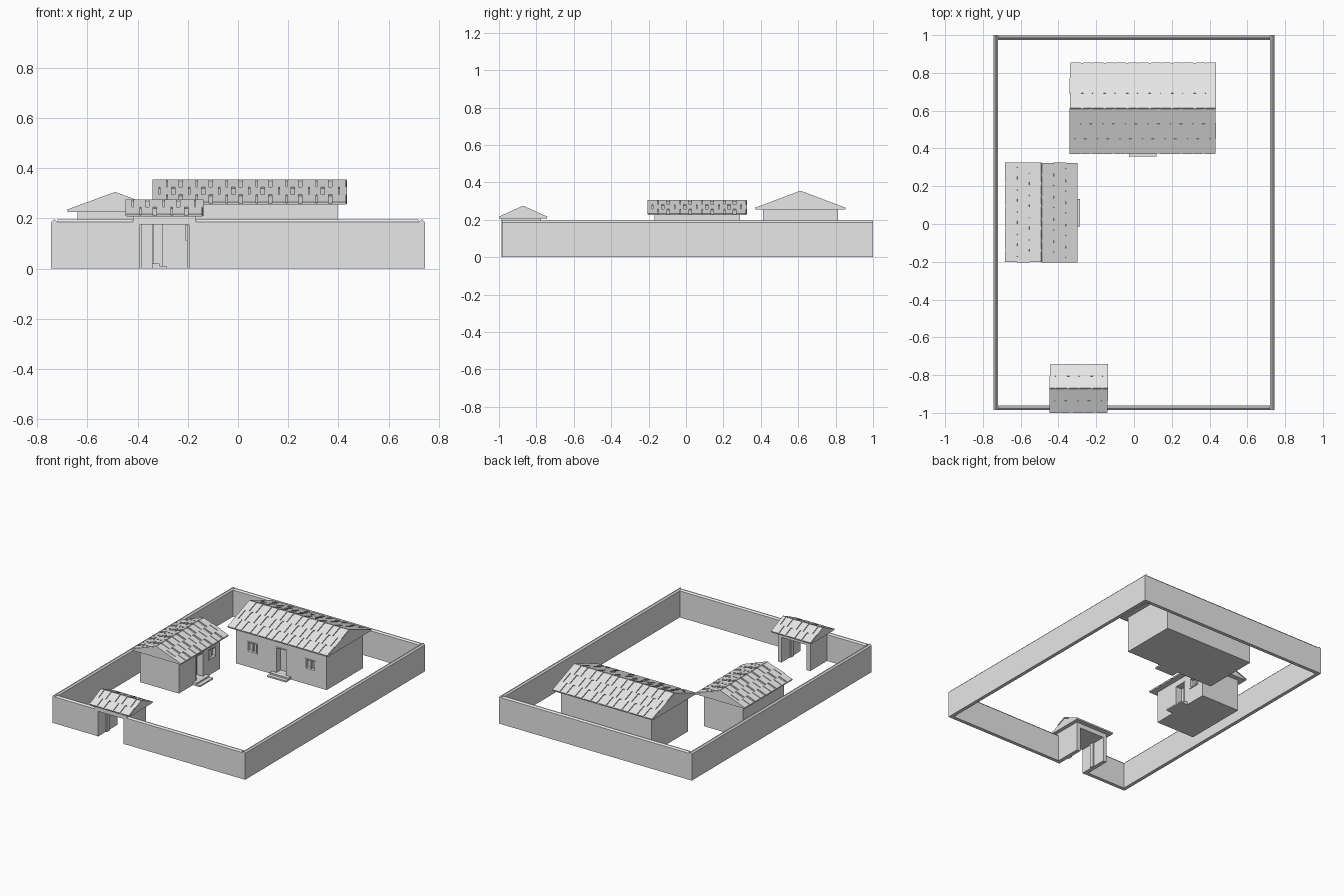
import bpy, bmesh, math
from mathutils import Matrix, Vector

if "Cube" in bpy.data.objects:
    bpy.data.objects.remove(bpy.data.objects["Cube"])

grey = bpy.data.materials.new("light grey plaster")
grey.diffuse_color = (0.8, 0.8, 0.8, 1)
grey.use_nodes = True
grey.node_tree.nodes["Principled BSDF"].inputs["Base Color"].default_value = grey.diffuse_color


def finish(name, bm, mat=Matrix()):
    bmesh.ops.recalc_face_normals(bm, faces=bm.faces[:])
    me = bpy.data.meshes.new(name)
    bm.to_mesh(me)
    bm.free()
    me.transform(mat)
    me.materials.append(grey)
    ob = bpy.data.objects.new(name, me)
    bpy.context.collection.objects.link(ob)
    return ob


def add_box(bm, x0, x1, y0, y1, z0, z1, m=Matrix()):
    size = Matrix.Diagonal((x1 - x0, y1 - y0, z1 - z0, 1))
    mid = Matrix.Translation(((x0 + x1) / 2, (y0 + y1) / 2, (z0 + z1) / 2))
    bmesh.ops.create_cube(bm, size=1, matrix=m @ mid @ size)


def boxes(name, items, mat=Matrix()):
    bm = bmesh.new()
    for b in items:
        add_box(bm, *b)
    return finish(name, bm, mat)


def add_prism(bm, profile, x0, x1):
    # extrude a (y, z) profile along x
    f = bm.faces.new([bm.verts.new((x0, y, z)) for y, z in profile])
    r = bmesh.ops.extrude_face_region(bm, geom=[f])
    vs = [v for v in r["geom"] if isinstance(v, bmesh.types.BMVert)]
    bmesh.ops.translate(bm, verts=vs, vec=(x1 - x0, 0, 0))


def roof(name, length, depth, eave, ridge, rows, cols, mat):
    # solid gable with flat underside
    h, d = length / 2, depth / 2
    t = 0.006
    top = ridge - t
    bm = bmesh.new()
    add_prism(bm, [(-d, eave), (d, eave), (d, eave + 0.004), (0, top), (-d, eave + 0.004)],
              -h + 0.003, h - 0.003)
    finish(name + "_roof", bm, mat)
    # staggered tiles lying on both slopes
    bm = bmesh.new()
    ang = math.atan2(top - eave - 0.004, d)
    run = math.hypot(top - eave - 0.004, d)
    step, pitch = run / rows, length / cols
    for side in (0, math.pi):
        m = (Matrix.Rotation(side, 4, 'Z') @ Matrix.Translation((0, -d, eave + 0.004))
             @ Matrix.Rotation(ang, 4, 'X'))
        for r in range(rows):
            shift = pitch / 2 * (r % 2)
            for c in range(cols + 1):
                gap = 0.014 if c % 2 else 0.005
                a = max(-h, -h + c * pitch - shift)
                b = min(h, -h + (c + 1) * pitch - shift - gap)
                if b - a > 0.008:
                    add_box(bm, a, b, r * step, (r + 1) * step, -0.001, t, m)
    finish(name + "_roof_tiles", bm, mat)


def house(name, mat, length, depth, eave, ridge, roof_len, roof_depth, cols, door, windows, door_h):
    f = -depth / 2
    body = boxes(name + "_walls", [(-length / 2, length / 2, f, -f, 0, eave)])
    # recesses for the door and windows
    w0, w1 = 0.105, 0.18
    cuts = [(-door, door, f - 0.02, f + 0.045, 0.02, door_h)]
    cuts += [(x - 0.04, x + 0.04, f - 0.02, f + 0.02, w0, w1) for x in windows]
    cutter = boxes(name + "_cutter", cuts)
    cutter.hide_render = True
    mod = body.modifiers.new("openings", 'BOOLEAN')
    mod.operation, mod.object, mod.solver = 'DIFFERENCE', cutter, 'EXACT'
    bpy.context.view_layer.objects.active = body
    bpy.ops.object.modifier_apply(modifier=mod.name)
    bpy.data.objects.remove(cutter)
    body.data.transform(mat)
    # window frames with crossbars
    items = []
    for x in windows:
        items += [(x - 0.04, x - 0.032, f - 0.004, f + 0.02, w0, w1),
                  (x + 0.032, x + 0.04, f - 0.004, f + 0.02, w0, w1),
                  (x - 0.04, x + 0.04, f - 0.004, f + 0.02, w0, w0 + 0.008),
                  (x - 0.04, x + 0.04, f - 0.004, f + 0.02, w1 - 0.008, w1),
                  (x - 0.004, x + 0.004, f + 0.006, f + 0.02, w0, w1)]
    boxes(name + "_window_frames", items, mat)
    # door frame and two-tier doorstep
    boxes(name + "_door_frame", [
        (-door, -door + 0.008, f - 0.003, f + 0.045, 0.02, door_h),
        (door - 0.008, door, f - 0.003, f + 0.045, 0.02, door_h),
        (-door, door, f - 0.003, f + 0.045, door_h - 0.008, door_h)], mat)
    boxes(name + "_doorstep", [(-0.073, 0.073, f - 0.028, f, 0, 0.02),
                               (-0.073, 0.073, f - 0.055, f, 0, 0.01)], mat)
    roof(name, roof_len, roof_depth, eave, ridge, 3, cols, mat)


# main house at the back, facing the gate
house("main_house", Matrix.Translation((0.047, 0.612, 0)), 0.70, 0.40, 0.255, 0.355,
      0.775, 0.48, 13, 0.045, (-0.225, 0.225), 0.2)
# side house on the left, facing the courtyard
house("side_house", Matrix.Translation((-0.49, 0.06, 0)) @ Matrix.Rotation(math.pi / 2, 4, 'Z'),
      0.455, 0.30, 0.225, 0.305, 0.53, 0.38, 9, 0.045, (0.14,), 0.19)

# courtyard walls with sloped coping
X, Y0, Y1, T = 0.745, -0.985, 1.0, 0.025


def wall(name, p, q):
    p, q = Vector(p), Vector(q)
    d = q - p
    h = T / 2
    bm = bmesh.new()
    add_prism(bm, [(-h, 0), (h, 0), (h, 0.185), (h - 0.006, 0.19), (0.003, 0.195),
                   (-0.003, 0.195), (-h + 0.006, 0.19), (-h, 0.185)], 0, d.length)
    finish(name, bm, Matrix.Translation((p.x, p.y, 0)) @ Matrix.Rotation(math.atan2(d.y, d.x), 4, 'Z'))


wall("left_wall", (-X + T / 2, Y0), (-X + T / 2, Y1))
wall("right_wall", (X - T / 2, Y0), (X - T / 2, Y1))
wall("back_wall", (-X + T, Y1 - T / 2), (X - T, Y1 - T / 2))
wall("front_wall_left", (-X + T, Y0 + T / 2), (-0.415, Y0 + T / 2))
wall("front_wall_right", (-0.17, Y0 + T / 2), (X - T, Y0 + T / 2))

# gatehouse: side walls, lintel, inner door frame and roof
g0, g1 = -0.987, -0.775
boxes("gate_walls", [(-0.418, -0.39, g0, g1, 0, 0.21), (-0.195, -0.167, g0, g1, 0, 0.21),
                     (-0.39, -0.195, g0, g1, 0.175, 0.21)])
boxes("gate_frame", [(-0.39, -0.382, -0.90, -0.87, 0, 0.175),
                     (-0.203, -0.195, -0.90, -0.87, 0, 0.175)])
roof("gate", 0.31, 0.255, 0.207, 0.275, 2, 5, Matrix.Translation((-0.293, -0.871, 0)))
